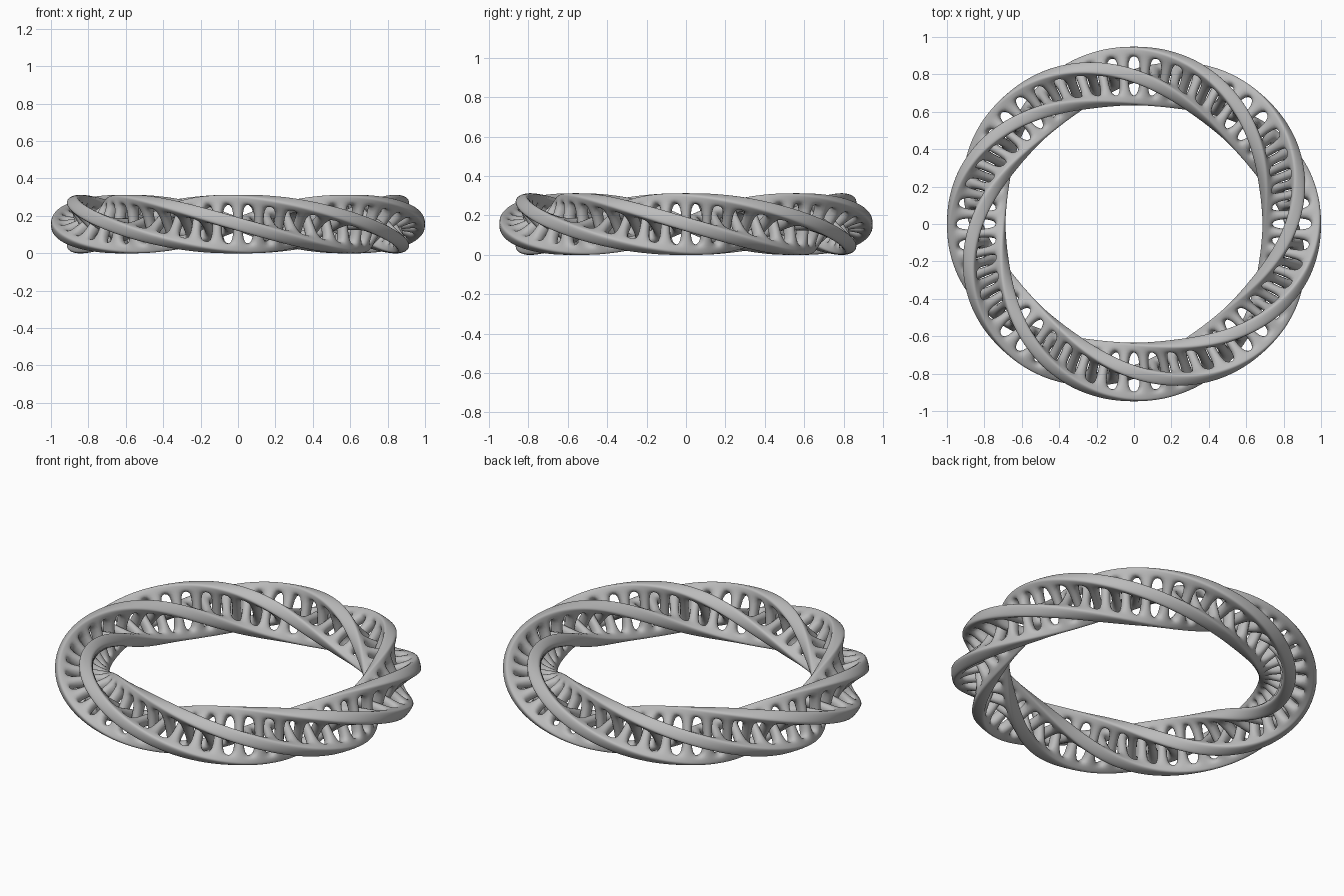
import bpy, bmesh, math
from mathutils import Vector

cube = bpy.data.objects.get("Cube")
if cube:
    bpy.data.objects.remove(cube, do_unlink=True)

RX, RY = 0.844, 0.792       # centre line of the oval ring
ZC = 0.156                  # height of the centre line
TURNS = 2                   # full twists around the ring
RUNGS = 48
RUNG_SHARE = 0.50           # part of each pitch taken by the rung
THICK = 0.07
COLUMNS = [-0.158, -0.138, -0.108, 0, 0.108, 0.138, 0.158]

grey = bpy.data.materials.new("plain grey")
grey.use_nodes = True
colour = (0.5, 0.5, 0.5, 1)
grey.diffuse_color = colour
grey.node_tree.nodes["Principled BSDF"].inputs["Base Color"].default_value = colour


def ring_point(t, u, turn):
    """Point at distance u from the centre line, on a blade turned with t."""
    centre = Vector((RX * math.cos(t), RY * math.sin(t), ZC))
    outward = Vector((RY * math.cos(t), RX * math.sin(t), 0)).normalized()
    a = turn - TURNS * t
    return centre + u * (math.cos(a) * outward + math.sin(a) * Vector((0, 0, 1)))


def twisted_ladder(name, turn, shift):
    """Two rails joined by rungs, twisted around the ring."""
    bm = bmesh.new()
    pitch = 2 * math.pi / RUNGS
    rows = []
    for k in range(RUNGS):
        for side in (-0.5, 0.5):
            t = (k + shift + side * RUNG_SHARE) * pitch
            rows.append([bm.verts.new(ring_point(t, u, turn)) for u in COLUMNS])
    last = len(COLUMNS) - 2
    for i, row in enumerate(rows):
        nxt = rows[(i + 1) % len(rows)]
        for j in range(last + 1):
            is_rail = j < 2 or j > last - 2
            if is_rail or i % 2 == 0:
                bm.faces.new((row[j], nxt[j], nxt[j + 1], row[j + 1]))
    for f in bm.faces:
        f.smooth = True
    mesh = bpy.data.meshes.new(name)
    bm.to_mesh(mesh)
    bm.free()
    mesh.materials.append(grey)
    ob = bpy.data.objects.new(name, mesh)
    bpy.context.collection.objects.link(ob)
    solid = ob.modifiers.new("thickness", 'SOLIDIFY')
    solid.thickness = THICK
    solid.offset = 0
    sub = ob.modifiers.new("rounding", 'SUBSURF')
    sub.levels = sub.render_levels = 2
    return ob


# Two ladders crossing at right angles, with their rungs interleaved
twisted_ladder("first_twisted_ladder", 0, 0.5)
twisted_ladder("second_twisted_ladder", math.pi / 2, 0)
